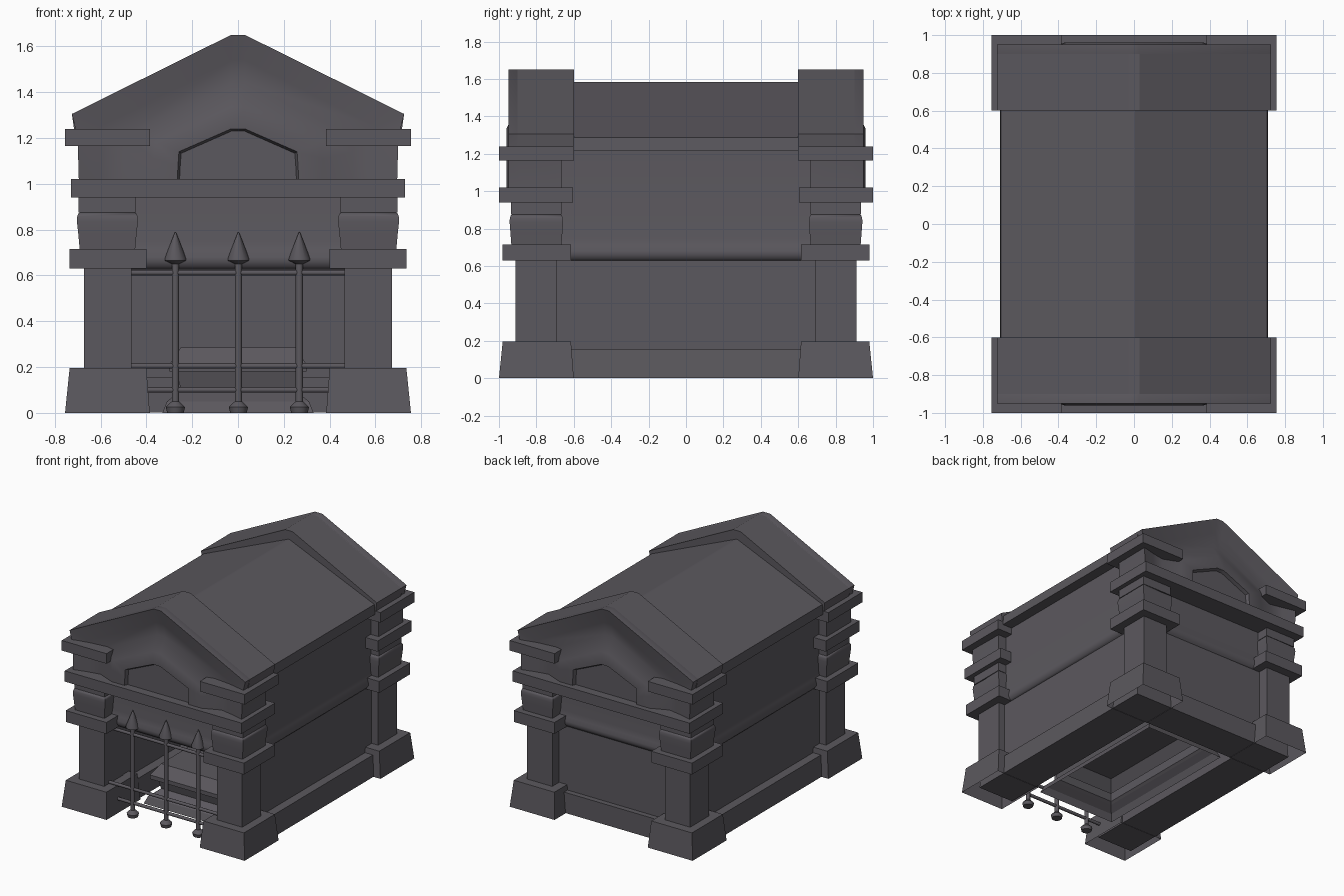
import bpy, bmesh, math
from mathutils import Vector

if "Cube" in bpy.data.objects:
    bpy.data.objects.remove(bpy.data.objects["Cube"])

stone = bpy.data.materials.new("dark_grey_stone")
stone.diffuse_color = (0.105, 0.098, 0.112, 1)
stone.use_nodes = True
stone.node_tree.nodes["Principled BSDF"].inputs["Base Color"].default_value = stone.diffuse_color


def finish(name, bm, mirror=(False, False), smooth=None):
    me = bpy.data.meshes.new(name)
    bm.to_mesh(me)
    bm.free()
    me.materials.append(stone)
    ob = bpy.data.objects.new(name, me)
    bpy.context.collection.objects.link(ob)
    if any(mirror):
        m = ob.modifiers.new("mirror", 'MIRROR')
        m.use_axis = (mirror[0], mirror[1], False)
        m.use_mirror_merge = False
    if smooth:
        bpy.ops.object.select_all(action='DESELECT')
        ob.select_set(True)
        bpy.context.view_layer.objects.active = ob
        bpy.ops.object.shade_smooth_by_angle(angle=math.radians(smooth))
    return ob


def loft(name, loops, mirror=(False, False), smooth=None, open_start=False):
    """Skin a list of closed loops and cap the ends."""
    bm = bmesh.new()
    rings = [[bm.verts.new(Vector(p)) for p in lp] for lp in loops]
    n = len(rings[0])
    for a, b in zip(rings, rings[1:]):
        for i in range(n):
            j = (i + 1) % n
            bm.faces.new((a[i], a[j], b[j], b[i]))
    start = bm.faces.new(rings[0])
    bm.faces.new(rings[-1])
    bmesh.ops.recalc_face_normals(bm, faces=bm.faces)
    if open_start:
        bmesh.ops.delete(bm, geom=[start], context='FACES_ONLY')
    return finish(name, bm, mirror, smooth)


def rect(x0, x1, y0, y1, z):
    return [(x0, y0, z), (x1, y0, z), (x1, y1, z), (x0, y1, z)]


def box(name, x0, x1, y0, y1, z0, z1, mirror=(False, False)):
    return loft(name, [rect(x0, x1, y0, y1, z0), rect(x0, x1, y0, y1, z1)], mirror)


def stack(name, rings, cx=0, cy=0, mirror=(False, False), smooth=None, open_start=False):
    """Rectangular rings (z, half x, half y)."""
    return loft(name, [rect(cx - a, cx + a, cy - b, cy + b, z) for z, a, b in rings],
                mirror, smooth, open_start)


def lathe(name, rings, cx, cy, n=12):
    return loft(name, [[(cx + r * math.cos(2 * math.pi * i / n), cy + r * math.sin(2 * math.pi * i / n), z)
                        for i in range(n)] for z, r in rings], smooth=35)


def arch(half, y):
    """Symmetric outline in xz from its right half, listed bottom to top."""
    return [(x, y, z) for x, z in half] + [(-x, y, z) for x, z in reversed(half)]


XY, Y, X = (True, True), (False, True), (True, False)

# corner columns, hollow underneath
loft("column_plinth", [rect(0.385, 0.755, 0.60, 1.0, 0), rect(0.40, 0.735, 0.615, 0.98, 0.195)],
     XY, open_start=True)
box("column_shaft", 0.465, 0.673, 0.69, 0.912, 0.195, 0.63, XY)
box("column_lower_cap", 0.40, 0.735, 0.615, 0.98, 0.63, 0.715, XY)
stack("column_cushion", [(0.715, 0.121, 0.134), (0.78, 0.127, 0.139), (0.835, 0.133, 0.143), (0.857, 0.132, 0.142),
                         (0.871, 0.126, 0.136), (0.877, 0.115, 0.125)], 0.57, 0.80, XY, 50)
box("column_neck", 0.445, 0.696, 0.665, 0.935, 0.875, 0.94, XY)
box("column_upper_cap", 0.385, 0.755, 0.60, 1.0, 1.165, 1.24, XY)

# lintels
box("lintel", -0.73, 0.73, 0.605, 1.0, 0.94, 1.02, Y)

# gable roofs
top = [(0.71, 1.20), (0.725, 1.305), (0.03, 1.65)]
loft("gable_roof", [arch(top, 0.60), arch(top, 0.90)], Y)

# gable fronts: hollow moulding, raised surround and recessed panel
rim = [(0.695, 1.02), (0.70, 1.20), (0.725, 1.305), (0.03, 1.65)]
loft("gable_front", [
    arch([(0.695, 1.02), (0.695, 1.15), (0.695, 1.24), (0.03, 1.55)], 0.665),
    arch(rim, 0.89),
    arch(rim, 0.95),
    arch([(0.60, 1.02), (0.60, 1.17), (0.60, 1.25), (0.03, 1.54)], 0.925),
    arch([(0.50, 1.02), (0.50, 1.14), (0.49, 1.215), (0.03, 1.44)], 0.905),
    arch([(0.37, 1.02), (0.37, 1.11), (0.36, 1.18), (0.03, 1.335)], 0.96),
    arch([(0.265, 1.02), (0.262, 1.08), (0.258, 1.14), (0.03, 1.24)], 0.96),
    arch([(0.255, 1.02), (0.252, 1.08), (0.248, 1.133), (0.028, 1.23)], 0.935),
], Y, 40)

# main roof
ridge = [(0.63, 1.215), (0.71, 1.215), (0.705, 1.288), (0.005, 1.585)]
loft("main_roof", [arch(ridge, -0.6), arch(ridge, 0.6)])

# upper walls, with a soft bulge at the bottom
stack("upper_walls", [(0.625, 0.615, 0.825), (0.64, 0.632, 0.842), (0.66, 0.645, 0.855), (0.68, 0.645, 0.855),
                      (0.71, 0.636, 0.846), (0.75, 0.63, 0.84), (1.215, 0.63, 0.84)], smooth=50)

# lower walls and their footing, open at the front
box("side_wall", 0.47, 0.62, -0.80, 0.80, 0.10, 0.64, X)
box("back_wall", -0.60, 0.60, 0.68, 0.83, 0.10, 0.64)
loft("side_footing", [rect(0.40, 0.70, -0.87, 0.87, 0.002), rect(0.40, 0.685, -0.87, 0.87, 0.155)], X)
box("back_footing", -0.41, 0.41, 0.60, 0.87, 0.002, 0.155)

# stone coffin inside, hollow underneath
stack("coffin", [(0, 0.33, 0.60), (0.05, 0.31, 0.58), (0.085, 0.265, 0.53), (0.10, 0.25, 0.51),
                 (0.18, 0.265, 0.53), (0.18, 0.30, 0.57), (0.21, 0.30, 0.57), (0.285, 0.25, 0.51)],
      cy=-0.04, open_start=True)

# front fence: spear posts and rails
FY = -0.85
for k, x in enumerate((-0.273, 0.002, 0.268)):
    lathe("fence_post_%d" % k,
          [(0, 0.036), (0.025, 0.042), (0.045, 0.022), (0.05, 0.016), (0.65, 0.016),
           (0.665, 0.048), (0.672, 0.048), (0.79, 0.002)], x, FY)
for k, (z, h) in enumerate(((0.612, 0.47), (0.205, 0.47), (0.10, 0.40))):
    loft("fence_rail_%d" % k, [[(sx * h, FY + 0.012 * math.cos(i * math.pi / 4),
                                 z + 0.012 * math.sin(i * math.pi / 4)) for i in range(8)] for sx in (-1, 1)],
         smooth=50)
